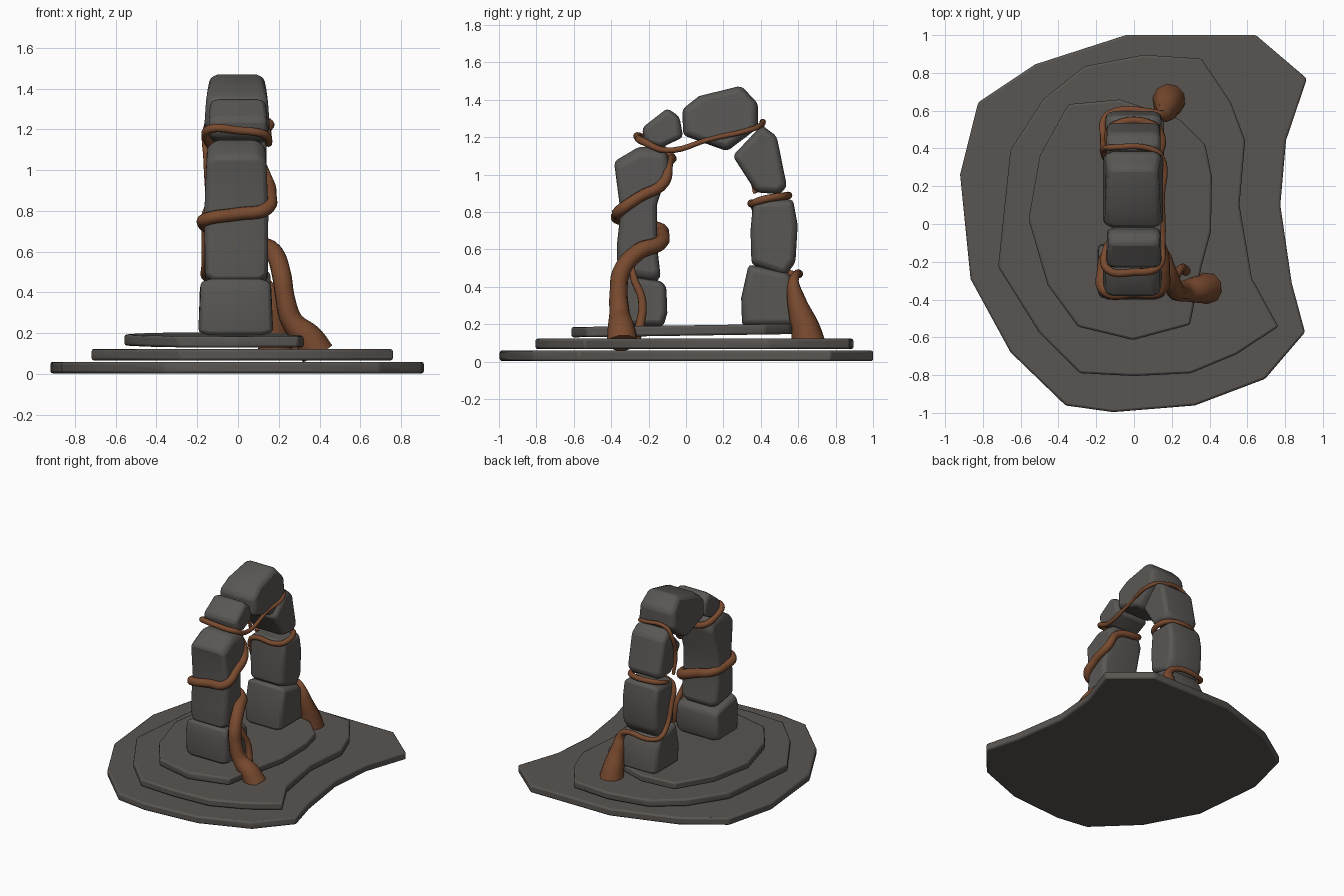
import bpy, bmesh, math


def material(name, rgb):
    m = bpy.data.materials.new(name)
    m.diffuse_color = (*rgb, 1)
    return m


SLAB = material("warm grey slab", (0.100, 0.090, 0.082))
STONE = material("grey stone", (0.100, 0.095, 0.088))
VINE = material("brown vine", (0.190, 0.068, 0.028))


def finish(bm, name, mat, bevel, segments):
    # bevelled mesh object with smooth shading
    bmesh.ops.recalc_face_normals(bm, faces=bm.faces)
    me = bpy.data.meshes.new(name)
    bm.to_mesh(me)
    bm.free()
    me.materials.append(mat)
    ob = bpy.data.objects.new(name, me)
    bpy.context.collection.objects.link(ob)
    mod = ob.modifiers.new("bevel", 'BEVEL')
    mod.width, mod.segments = bevel, segments
    mod.limit_method = 'ANGLE'
    mod.angle_limit = math.radians(25)
    bpy.ops.object.select_all(action='DESELECT')
    ob.select_set(True)
    bpy.context.view_layer.objects.active = ob
    bpy.ops.object.shade_smooth_by_angle(angle=math.radians(40))


def loft(sections, name, mat, bevel, segments):
    # join matching outlines into a closed solid
    bm = bmesh.new()
    rings = [[bm.verts.new(p) for p in s] for s in sections]
    n = len(rings[0])
    for a, b in zip(rings, rings[1:]):
        for i in range(n):
            bm.faces.new((a[i], a[(i + 1) % n], b[(i + 1) % n], b[i]))
    bm.faces.new(rings[0])
    bm.faces.new(rings[-1])
    finish(bm, name, mat, bevel, segments)


def slab(name, pts, z0, z1, tilt=0):
    k = 1.006
    loft([[(x * k, y * k, z + tilt * y) for x, y in pts] for z in (z0, z1)], name, SLAB, 0.012, 2)


def stone(name, pts, x0, x1, taper=1.0, bevel=0.02):
    # side profile across x, slightly smaller on both faces, narrowing to the top
    cy = sum(p[0] for p in pts) / len(pts)
    cz = sum(p[1] for p in pts) / len(pts)
    top = max(p[1] for p in pts)
    cx, w = (x0 + x1) / 2, (x1 - x0) / 2

    def narrow(z):
        return 1 + (taper - 1) * max(0, (z - cz) / (top - cz))

    loft([[(cx + t * w * narrow(z), cy + (y - cy) * k, cz + (z - cz) * k) for y, z in pts]
          for t, k in ((-1, 0.9), (-.7, 1), (.7, 1), (1, 0.9))], name, STONE, bevel, 2)


def vine(name, pts):
    # tapering tube through (x, y, z, radius)
    cu = bpy.data.curves.new(name, 'CURVE')
    cu.dimensions = '3D'
    cu.bevel_depth = 1
    cu.bevel_resolution = 3
    cu.resolution_u = 6
    cu.use_fill_caps = True
    sp = cu.splines.new('BEZIER')
    sp.bezier_points.add(len(pts) - 1)
    for bp, (x, y, z, r) in zip(sp.bezier_points, pts):
        bp.co, bp.radius = (x, y, z), r
        bp.handle_left_type = bp.handle_right_type = 'AUTO'
    cu.materials.append(VINE)
    ob = bpy.data.objects.new(name, cu)
    bpy.context.collection.objects.link(ob)
    bpy.ops.object.select_all(action='DESELECT')
    ob.select_set(True)
    bpy.context.view_layer.objects.active = ob
    bpy.ops.object.convert(target='MESH')
    bpy.ops.object.shade_smooth_by_angle(angle=math.radians(60))


# three stacked base slabs
slab("lower_slab", [(-.04, .995), (.64, .995), (.91, .765), (.8, .44), (.77, .1), (.83, -.31), (.9, -.57),
                    (.69, -.815), (.32, -.955), (-.11, -.99), (-.36, -.955), (-.65, -.675),
                    (-.86, -.29), (-.915, .26), (-.82, .64), (-.52, .84)], .003, .06)
slab("middle_slab", [(.05, .89), (.355, .87), (.51, .64), (.585, .44), (.555, .1), (.62, -.285),
                     (.76, -.54), (.54, -.685), (.3, -.785), (0, -.8), (-.285, -.785), (-.5, -.57),
                     (-.715, -.225), (-.65, .39), (-.475, .66), (-.26, .83)], .067, .123)
slab("upper_slab", [(-.075, .655), (.24, .55), (.375, .42), (.41, .25), (.405, -.04), (.355, -.225),
                    (.295, -.53), (-.005, -.61), (-.295, -.54), (-.455, -.32), (-.555, .025),
                    (-.495, .36), (-.345, .63)], .139, .194, .015)

# arch stones, front pillar up over the keystone and down the back pillar
stone("front_foot_stone", [(-.38, .19), (-.12, .19), (-.1, .26), (-.105, .4), (-.13, .43), (-.38, .47),
                           (-.4, .4)], -.195, .172, .93)
stone("front_pillar_stone", [(-.365, .455), (-.17, .42), (-.135, .45), (-.155, .62), (-.155, .84),
                             (-.085, 1.06), (-.11, 1.14), (-.25, 1.15), (-.385, 1.07),
                             (-.35, .8), (-.37, .62)], -.163, .147, .93)
stone("front_upper_stone", [(-.235, 1.25), (-.1, 1.355), (-.035, 1.31), (-.015, 1.2), (-.14, 1.14),
                            (-.22, 1.165)], -.145, .145, .93)
stone("keystone", [(-.02, 1.35), (.07, 1.42), (.295, 1.475), (.385, 1.38), (.385, 1.25), (.22, 1.125),
                   (-.015, 1.21)], -.165, .155, .82)
stone("back_shoulder_stone", [(.405, 1.265), (.485, 1.205), (.54, .935), (.5, .895), (.375, .905),
                              (.25, 1.1)], -.145, .14)
stone("back_pillar_stone", [(.36, .868), (.572, .868), (.597, .73), (.585, .53), (.53, .455),
                            (.35, .52), (.345, .7)], -.15, .145)
stone("back_foot_stone", [(.335, .52), (.55, .475), (.595, .38), (.6, .19), (.3, .19), (.295, .34)],
      -.16, .16)

# front root winding up the pillar and bridging under the keystone
vine("front_vine", [
    (.39, -.34, .1, .085), (.35, -.345, .17, .075), (.265, -.355, .26, .055), (.23, -.36, .38, .048),
    (.215, -.345, .48, .048), (.18, -.25, .59, .045), (.13, -.145, .63, .04), (0, -.125, .68, .036),
    (-.13, -.15, .715, .032), (-.165, -.25, .735, .032), (-.155, -.35, .76, .032), (0, -.36, .785, .032),
    (.14, -.35, .81, .032), (.16, -.25, .88, .03), (.14, -.12, .955, .03), (.08, -.095, 1.06, .026),
    (-.1, -.085, 1.1, .024), (-.15, -.15, 1.15, .022), (-.14, -.24, 1.2, .021),
    (0, -.255, 1.195, .02), (.13, -.225, 1.175, .02), (.15, -.11, 1.13, .016), (.15, .13, 1.19, .013),
    (.145, .36, 1.245, .014), (.08, .4, 1.265, .015), (-.12, .405, 1.265, .015),
    (-.155, .4, 1.21, .015), (-.155, .35, 1.05, .015), (-.15, .37, .9, .012)])

# thin side shoot of the front root
vine("front_vine_shoot", [(.3, -.28, .1, .03), (.27, -.245, .2, .025), (.25, -.235, .33, .022),
                          (.22, -.28, .45, .02), (.2, -.29, .52, .012)])

# back root climbing to the gap in the back pillar
vine("back_vine", [
    (.185, .655, .1, .09), (.182, .64, .17, .08), (.17, .59, .33, .05), (.15, .575, .43, .028),
    (.1, .59, .465, .02), (-.12, .59, .465, .018), (-.16, .55, .475, .018), (-.162, .47, .53, .018),
    (-.16, .41, .68, .018), (-.15, .37, .81, .018), (-.11, .36, .84, .019), (.1, .36, .845, .019),
    (.14, .39, .86, .02), (.14, .48, .88, .02), (.1, .525, .885, .02), (-.1, .525, .885, .02),
    (-.14, .48, .875, .018), (-.14, .42, .86, .012)])
